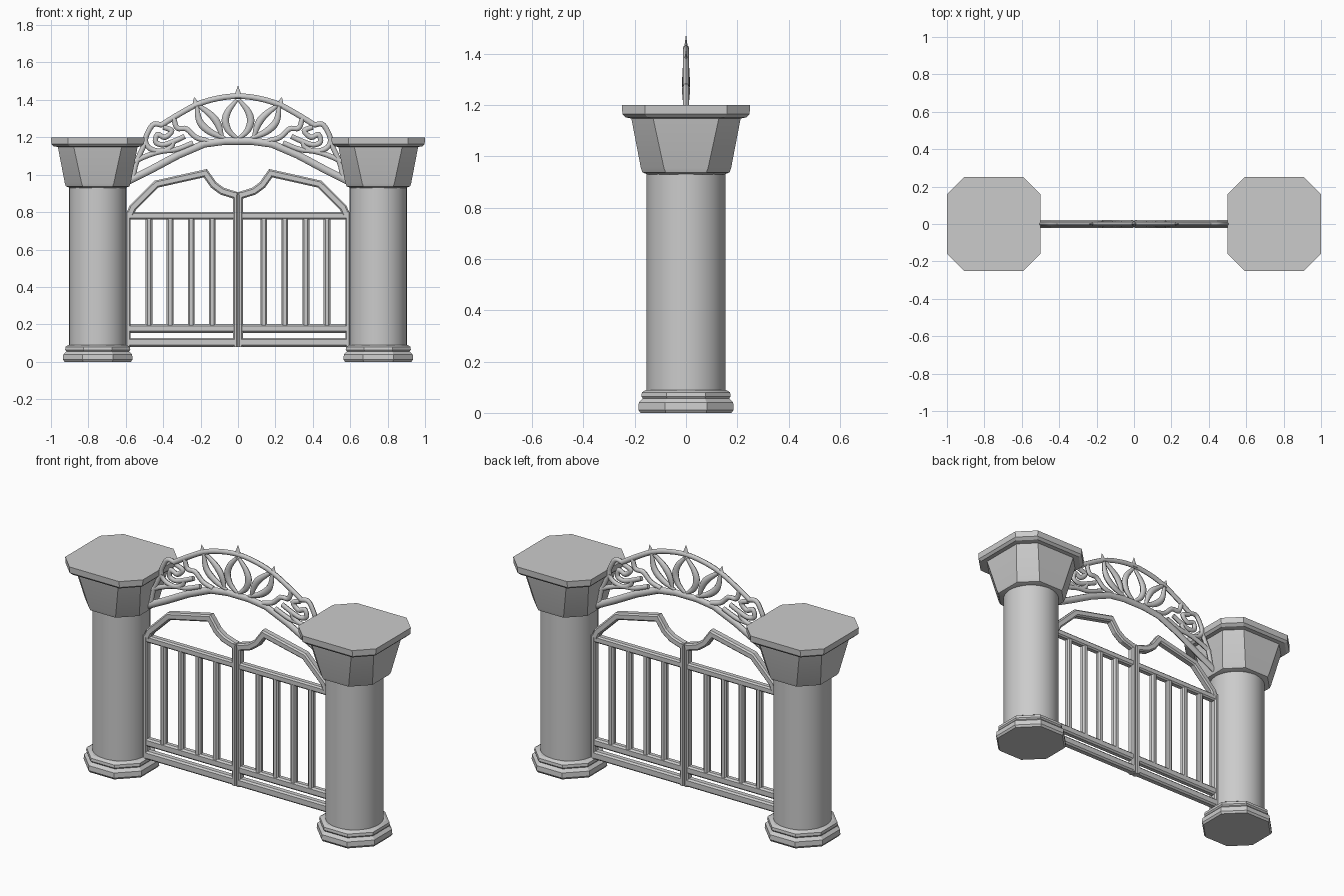
import bpy, bmesh, math
from mathutils import Vector

if "Cube" in bpy.data.objects:
    bpy.data.objects.remove(bpy.data.objects["Cube"])

stone = bpy.data.materials.new("light grey")
stone.diffuse_color = (0.6, 0.6, 0.6, 1)
stone.use_nodes = True
stone.node_tree.nodes["Principled BSDF"].inputs["Base Color"].default_value = stone.diffuse_color


def finish(bm, name, mirror=True, smooth=40):
    bmesh.ops.recalc_face_normals(bm, faces=bm.faces)
    me = bpy.data.meshes.new(name)
    bm.to_mesh(me)
    bm.free()
    me.materials.append(stone)
    ob = bpy.data.objects.new(name, me)
    bpy.context.collection.objects.link(ob)
    bpy.ops.object.select_all(action='DESELECT')
    ob.select_set(True)
    bpy.context.view_layer.objects.active = ob
    if smooth:
        bpy.ops.object.shade_smooth_by_angle(angle=math.radians(smooth))
    if mirror:
        ob.modifiers.new("mirror", 'MIRROR').use_axis[0] = True
    return ob


def skin(bm, rings):
    """Join rings of points into a capped solid."""
    vs = [[bm.verts.new(p) for p in r] for r in rings]
    n = len(vs[0])
    for a, b in zip(vs, vs[1:]):
        for i in range(n):
            bm.faces.new((a[i], a[(i + 1) % n], b[(i + 1) % n], b[i]))
    bm.faces.new(vs[0])
    bm.faces.new(vs[-1])


def octagon(h, c, z, x=0.75):
    """Square of half width h with corners cut by c."""
    k = h - c
    return [(x + a, b, z) for a, b in ((h, -k), (h, k), (k, h), (-k, h),
                                       (-h, k), (-h, -k), (-k, -h), (k, -h))]


def round_path(pts, n=5):
    """Smooth curve through the points."""
    p = [Vector(q) for q in pts]
    p = [2 * p[0] - p[1]] + p + [2 * p[-1] - p[-2]]
    out = []
    for a, b, c, d in zip(p, p[1:], p[2:], p[3:]):
        for i in range(n):
            t = i / n
            out.append(0.5 * (2 * b + (c - a) * t + (2 * a - 5 * b + 4 * c - d) * t * t
                              + (3 * b - a - 3 * c + d) * t ** 3))
    return out + [p[-2]]


def sweep(bm, pts, profile, taper=None):
    """Sweep a (sideways, depth) profile along an (x, z) path with mitred corners."""
    p = [Vector(q) for q in pts]
    rings = []
    for i, q in enumerate(p):
        d0 = (q - p[i - 1]).normalized() if i else (p[1] - q).normalized()
        d1 = (p[i + 1] - q).normalized() if i < len(p) - 1 else d0
        t = (d0 + d1).normalized()
        w = 1 / max(t.dot(d0), 0.6)
        s = taper(i / (len(p) - 1)) if taper else 1
        rings.append([(q.x - t.y * u * w * s, v * s, q.y + t.x * u * w * s) for u, v in profile])
    skin(bm, rings)


def oval(w, d, n=8):
    return [(w * math.cos(2 * math.pi * i / n), d * math.sin(2 * math.pi * i / n)) for i in range(n)]


def bar(w, d, c):
    """Rectangular section with chamfered edges."""
    return [(w, -d + c), (w, d - c), (w - c, d), (-w + c, d),
            (-w, d - c), (-w, -d + c), (-w + c, -d), (w - c, -d)]


# Pillar shaft
bm = bmesh.new()
skin(bm, [[(0.75 + 0.154 * math.cos(a), 0.154 * math.sin(a), z)
           for a in (2 * math.pi * i / 32 for i in range(32))] for z in (0.06, 0.96)])
finish(bm, "pillar_shaft")

# Pillar base: two stacked octagonal steps
bm = bmesh.new()
skin(bm, [octagon(h, h * 0.56, z) for h, z in
          ((0.178, 0), (0.186, 0.012), (0.184, 0.04), (0.172, 0.052),
           (0.168, 0.056), (0.174, 0.064), (0.172, 0.08), (0.156, 0.09))])
finish(bm, "pillar_base", smooth=30)

# Pillar capital: flared block with a projecting slab on top
bm = bmesh.new()
skin(bm, [octagon(h, c, z) for h, c, z in
          ((0.15, 0.085, 0.93), (0.17, 0.09, 0.938), (0.176, 0.09, 0.955), (0.213, 0.085, 1.148),
           (0.235, 0.085, 1.152), (0.248, 0.088, 1.165), (0.25, 0.09, 1.2))])
finish(bm, "pillar_capital", smooth=30)

# Gate leaf frame: stiles, rails and curved head
bm = bmesh.new()
frame = bar(0.013, 0.022, 0.007)
sweep(bm, [(0.587, 0.08), (0.587, 0.80)], frame)
sweep(bm, [(0.014, 0.08), (0.014, 0.905)], frame)
sweep(bm, [(0.014, 0.78), (0.587, 0.78)], bar(0.02, 0.02, 0.008))
sweep(bm, [(0.014, 0.178), (0.587, 0.178)], bar(0.023, 0.02, 0.009))
sweep(bm, [(0.014, 0.104), (0.587, 0.104)], bar(0.024, 0.022, 0.009))
sweep(bm, [(0.577, 0.79), (0.562, 0.825), (0.435, 0.95), (0.175, 1.008), (0.13, 0.945),
           (0.085, 0.912), (0.008, 0.888)], bar(0.02, 0.022, 0.008))
finish(bm, "gate_frame", smooth=0)

# Gate upright bars
bm = bmesh.new()
for i in range(4):
    x = 0.138 + 0.1125 * i
    sweep(bm, [(x, 0.18), (x, 0.78)], bar(0.018, 0.018, 0.009))
finish(bm, "gate_bars", smooth=0)

# Lower arch spanning the pillars
bm = bmesh.new()
half = [(0.59, 0.965), (0.46, 1.03), (0.32, 1.105), (0.18, 1.165), (0.07, 1.18)]
sweep(bm, half + [(-x, z) for x, z in half[::-1]], oval(0.02, 0.014))
finish(bm, "lower_arch", mirror=False, smooth=50)

# Upper arch
bm = bmesh.new()
half = [(0.41, 1.265), (0.33, 1.315), (0.22, 1.375), (0.11, 1.408)]
arch = half + [(0, 1.42)] + [(-x, z) for x, z in half[::-1]]
sweep(bm, round_path(arch, 3), oval(0.015, 0.012))
finish(bm, "upper_arch", mirror=False, smooth=50)

# Pointed finials on the upper arch
bm = bmesh.new()
for x, z, dx, dz in ((0, 1.41, 0, 0.063), (0.222, 1.362, 0.012, 0.052), (-0.222, 1.362, -0.012, 0.052)):
    sweep(bm, [(x, z), (x + dx * 0.4, z + dz * 0.4), (x + dx, z + dz)],
          oval(0.03, 0.012, 6), lambda t: 1 - 0.95 * t)
finish(bm, "finials", mirror=False)

# Petals between the arches, swelling at mid length
bm = bmesh.new()
swell = lambda t: 0.55 + 0.6 * math.sin(math.pi * t)
for path in (
    [(0.006, 1.40), (0.05, 1.345), (0.068, 1.29), (0.05, 1.235), (0.006, 1.195)],
    [(0.085, 1.2), (0.105, 1.265), (0.14, 1.315), (0.222, 1.38)],
    [(0.07, 1.195), (0.15, 1.23), (0.205, 1.285), (0.222, 1.375)],
):
    sweep(bm, round_path(path, 4), oval(0.017, 0.013), swell)
finish(bm, "petals", smooth=50)

# Scrolls at the arch ends
bm = bmesh.new()
for path in (
    [(0.405, 1.265), (0.45, 1.27), (0.48, 1.23), (0.495, 1.18), (0.47, 1.14), (0.41, 1.125), (0.36, 1.145),
     (0.345, 1.18)],
    [(0.40, 1.255), (0.355, 1.235), (0.39, 1.20), (0.43, 1.215), (0.44, 1.175), (0.40, 1.16),
     (0.34, 1.18), (0.285, 1.205)],
    [(0.345, 1.305), (0.325, 1.25), (0.275, 1.245), (0.225, 1.20), (0.16, 1.18)],
    [(0.555, 1.07), (0.49, 1.10), (0.41, 1.125), (0.33, 1.135), (0.24, 1.17)],
    [(0.49, 1.18), (0.515, 1.13), (0.545, 1.06), (0.56, 0.99)],
):
    sweep(bm, round_path(path, 4), oval(0.014, 0.012))
finish(bm, "scrolls", smooth=50)
